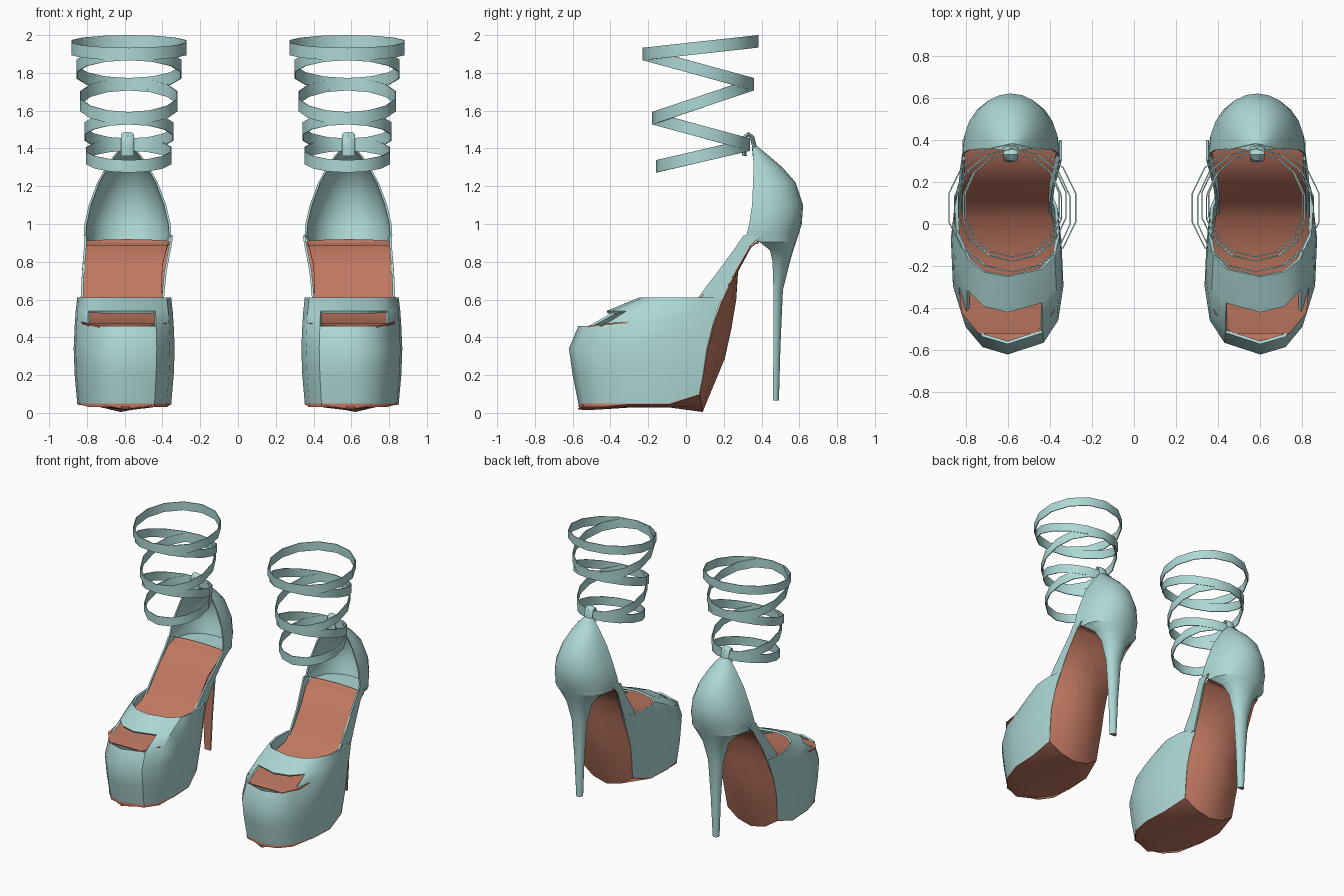
import bpy, bmesh, math
from mathutils import Vector

if "Cube" in bpy.data.objects:
    bpy.data.objects.remove(bpy.data.objects["Cube"], do_unlink=True)


def make_material(name, colour):
    m = bpy.data.materials.new(name)
    m.use_nodes = True
    m.diffuse_color = colour
    m.node_tree.nodes["Principled BSDF"].inputs["Base Color"].default_value = colour
    return m


MATS = [make_material("pale_teal", (0.42, 0.69, 0.67, 1)),
        make_material("terracotta", (0.53, 0.19, 0.12, 1))]
TEAL, BROWN = 0, 1


def finish(name, bm, thick=0.0, angle=35):
    """Turn a bmesh into a shaded part, mirrored to give the pair."""
    bmesh.ops.remove_doubles(bm, verts=bm.verts, dist=0.0005)
    bmesh.ops.recalc_face_normals(bm, faces=bm.faces)
    me = bpy.data.meshes.new(name)
    bm.to_mesh(me)
    bm.free()
    for m in MATS:
        me.materials.append(m)
    ob = bpy.data.objects.new(name, me)
    bpy.context.collection.objects.link(ob)
    bpy.ops.object.select_all(action='DESELECT')
    ob.select_set(True)
    bpy.context.view_layer.objects.active = ob
    if thick:
        s = ob.modifiers.new("Thickness", 'SOLIDIFY')
        s.thickness = thick
        s.offset = -1
        bpy.ops.object.modifier_apply(modifier=s.name)
    bpy.ops.object.shade_smooth_by_angle(angle=math.radians(angle))
    ob.modifiers.new("Pair", 'MIRROR').use_axis[0] = True
    return ob


def loft(name, rows, rule=lambda r, c: TEAL, closed=False, caps=(), thick=0.0, angle=35):
    """Skin rows of points; rule gives each face's material, or None for a hole."""
    bm = bmesh.new()
    vs = [[bm.verts.new(p) for p in row] for row in rows]
    n = len(rows[0])
    for r in range(len(rows) - 1):
        for c in range(n if closed else n - 1):
            mat = rule(r, c)
            if mat is None:
                continue
            d = (c + 1) % n
            f = bm.faces.new((vs[r][c], vs[r][d], vs[r + 1][d], vs[r + 1][c]))
            f.material_index = mat
    for r, mat in caps:
        bm.faces.new(vs[r]).material_index = mat
    return finish(name, bm, thick, angle)


# Platform upper: one plan outline, reshaped at each height
PLAN = [(0.395, 0.10), (0.345, -0.08), (0.335, -0.30), (0.36, -0.46), (0.43, -0.565),
        (0.60, -0.62), (0.72, -0.585), (0.80, -0.49), (0.86, -0.30), (0.87, -0.08), (0.85, 0.10)]
LAST = len(PLAN) - 1
CX = 0.6


def outline(z, toe, rear, scale):
    k = (rear - toe) / 0.72
    return [Vector((CX + (x - CX) * scale, toe + (y + 0.62) * k, z)) for x, y in PLAN]


levels = [(0.05, -0.57, 0.07, 0.93), (0.20, -0.60, 0.09, 0.98), (0.34, -0.62, 0.11, 1.0),
          (0.46, -0.57, 0.14, 0.98), (0.54, -0.42, 0.165, 0.96), (0.61, -0.25, 0.19, 0.93)]
upper = [outline(*lv) for lv in levels]
for i in (0, LAST):
    upper[0][i].z = 0.10
loft("platform_upper", upper,
     lambda r, c: None if r == 3 and 4 <= c <= 6 else TEAL, thick=0.015)


# Outsole: bottom stations from toe to arch, then the bowed rear wall
def bowed(a, b, dy, dz):
    row = []
    for u in (-1, -0.55, 0, 0.55, 1):
        p = a.lerp(b, (u + 1) / 2)
        w = 1 - u * u
        row.append(p + Vector((0, dy * w, dz * w)))
    return row


base = upper[0]
drops = [-0.09, -0.015, -0.015, -0.025, -0.03]
sole = [[base[5] + Vector((0, 0, -0.025))] * 5]
for i in range(4, -1, -1):
    sole.append(bowed(base[i], base[LAST - i], 0.015 if i == 0 else 0, drops[i]))
wall = [(0.11, 0.34, 0.395, 0.85, 0.09, -0.05), (0.14, 0.46, 0.40, 0.845, 0.095, -0.01),
        (0.19, 0.60, 0.405, 0.83, 0.07, 0), (0.26, 0.75, 0.39, 0.825, 0.01, 0),
        (0.335, 0.88, 0.365, 0.815, 0.005, 0), (0.385, 0.91, 0.36, 0.81, 0.005, 0.01)]
for y, z, xi, xo, dy, dz in wall:
    sole.append(bowed(Vector((xi, y, z)), Vector((xo, y, z)), dy, dz))
loft("outsole", sole, lambda r, c: BROWN, thick=0.006)
# Thin sole edge closing the gap around the toe
loft("sole_edge", [base, [p + Vector((0, 0, -0.02 if 2 < i < 8 else -0.004))
                          for i, p in enumerate(base)]], lambda r, c: BROWN, thick=0.006)

# Insole
insole = [(-0.52, 0.46, 0.47, 0.74), (-0.42, 0.475, 0.38, 0.82), (-0.20, 0.49, 0.36, 0.84),
          (0.02, 0.55, 0.385, 0.84), (0.10, 0.64, 0.405, 0.83), (0.20, 0.78, 0.40, 0.82),
          (0.30, 0.885, 0.375, 0.81), (0.385, 0.905, 0.365, 0.805)]
loft("insole", [[(xi, y, z), (xo, y, z)] for y, z, xi, xo in insole],
     lambda r, c: BROWN, thick=0.008)

# Side quarters linking the platform to the heel cup
quarter = [(0.59, 0.05, 0.187, 0.405, 0.832), (0.67, 0.108, 0.222, 0.398, 0.83),
           (0.75, 0.17, 0.26, 0.39, 0.825), (0.88, 0.265, 0.335, 0.365, 0.815),
           (0.94, 0.305, 0.40, 0.355, 0.815)]
for side, col in (("inner", 3), ("outer", 4)):
    loft(side + "_quarter", [[(q[col], q[1], q[0]), (q[col], (q[1] + q[2]) / 2, q[0]),
                              (q[col], q[2], q[0])] for q in quarter], thick=0.012)

# Heel cup flowing down into the stiletto: U-shaped rings (z, front, back, half width)
HX, SEG = 0.585, 12
cup = [(1.41, 0.35, 0.38, 0.03), (1.36, 0.355, 0.44, 0.075), (1.30, 0.358, 0.51, 0.115),
       (1.22, 0.355, 0.58, 0.16), (1.10, 0.35, 0.62, 0.205), (1.00, 0.335, 0.613, 0.228),
       (0.94, 0.32, 0.595, 0.232), (0.905, 0.39, 0.583, 0.215), (0.86, 0.445, 0.568, 0.15),
       (0.80, 0.458, 0.55, 0.10), (0.65, 0.463, 0.513, 0.06), (0.35, 0.463, 0.50, 0.038),
       (0.065, 0.46, 0.492, 0.025)]


def u_ring(z, front, back, half):
    pts = []
    for i in range(SEG + 1):
        t = math.pi * i / SEG
        pts.append((HX - half * math.cos(t), front + (back - front) * math.sin(t) ** 0.85, z))
    return pts


rings = [u_ring(*c) for c in cup]
SEAT = 7


def heel_rule(r, c):
    if c < SEG:
        return TEAL
    return BROWN if r >= SEAT else None


loft("heel_cup_and_stiletto", rings, heel_rule, closed=True,
     caps=[(SEAT, TEAL), (len(rings) - 1, BROWN)])
# Lining gives the cup its rim
loft("heel_lining", [u_ring(z, f + 0.002, b - 0.014, h - 0.012) for z, f, b, h in cup[:SEAT + 1]])
loft("cup_rim", [[r[0] for r in rings[:SEAT]],
                 [u_ring(z, f + 0.002, b, h - 0.012)[0] for z, f, b, h in cup[:SEAT]]])
loft("cup_rim_outer", [[r[-1] for r in rings[:SEAT]],
                       [u_ring(z, f + 0.002, b, h - 0.012)[-1] for z, f, b, h in cup[:SEAT]]])

# Ankle laces: tilted loops crossing at front and back
SX = 0.578
laces = [(-0.16, 1.305, 0.34, 1.42, 0.232), (-0.18, 1.56, 0.34, 1.42, 0.242),
         (-0.18, 1.56, 0.36, 1.74, 0.265), (-0.23, 1.90, 0.36, 1.74, 0.285),
         (-0.23, 1.90, 0.385, 1.967, 0.312)]
for n, (yf, zf, yb, zb, half) in enumerate(laces):
    rows = [[], []]
    for i in range(14):
        t = math.tau * i / 14
        k = (1 - math.cos(t)) / 2
        for row, dz in zip(rows, (-0.033, 0.033)):
            row.append((SX + half * math.sin(t), yf + (yb - yf) * k, zf + (zb - zf) * k + dz))
    loft("ankle_lace_%d" % (n + 1), rows, closed=True, thick=0.006)

# Loop at the top of the heel that holds the laces
path = [(0.365, 1.36), (0.36, 1.42), (0.35, 1.46), (0.33, 1.475), (0.312, 1.46),
        (0.305, 1.42), (0.31, 1.36)]
tube = []
for i, (y, z) in enumerate(path):
    a, b = path[max(i - 1, 0)], path[min(i + 1, len(path) - 1)]
    nrm = Vector((0, a[1] - b[1], b[0] - a[0])).normalized()
    tube.append([Vector((HX + 0.035 * math.cos(t), y, z)) + nrm * 0.012 * math.sin(t)
                 for t in (math.tau * j / 8 for j in range(8))])
loft("lace_loop", tube, closed=True, caps=[(0, TEAL), (len(tube) - 1, TEAL)])
